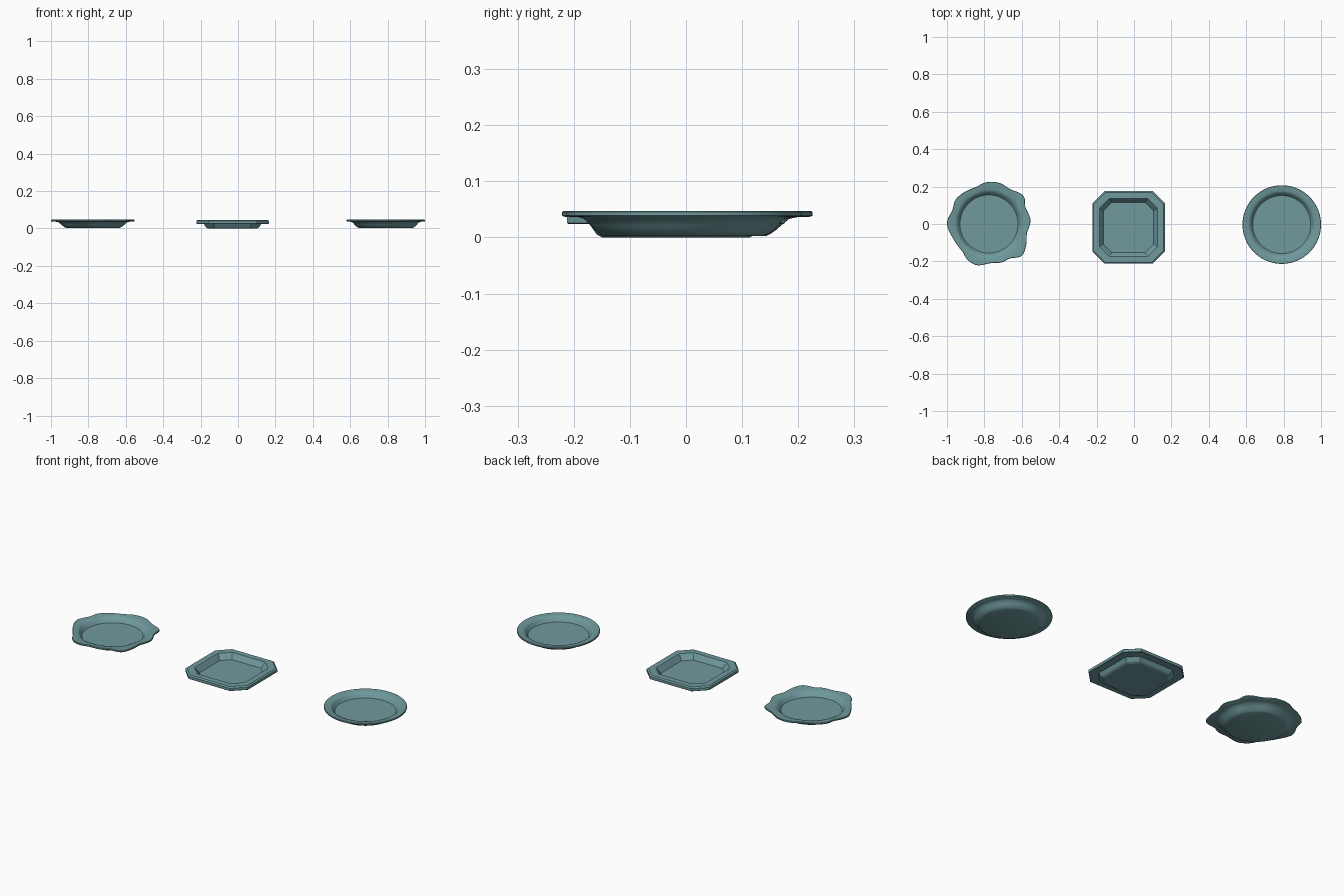
import bpy, bmesh, math
from math import pi, sin, cos

if "Cube" in bpy.data.objects:
    bpy.data.objects.remove(bpy.data.objects["Cube"])

# Teal glaze shared by all plates
glaze = bpy.data.materials.new("teal_glaze")
glaze.diffuse_color = (0.16, 0.32, 0.335, 1)
glaze.use_nodes = True
glaze.node_tree.nodes["Principled BSDF"].inputs["Base Color"].default_value = glaze.diffuse_color


def loft(name, rings, centre, smooth):
    """Skin a stack of closed rings and cap both ends."""
    bm = bmesh.new()
    loops = [[bm.verts.new(p) for p in ring] for ring in rings]
    n = len(loops[0])
    for a, b in zip(loops, loops[1:]):
        for i in range(n):
            j = (i + 1) % n
            bm.faces.new((a[i], a[j], b[j], b[i]))
    bm.faces.new(loops[0][::-1])
    bm.faces.new(loops[-1])
    bmesh.ops.recalc_face_normals(bm, faces=bm.faces)
    mesh = bpy.data.meshes.new(name)
    bm.to_mesh(mesh)
    bm.free()
    mesh.materials.append(glaze)
    ob = bpy.data.objects.new(name, mesh)
    bpy.context.collection.objects.link(ob)
    ob.location = centre
    if smooth:
        bpy.ops.object.select_all(action='DESELECT')
        ob.select_set(True)
        bpy.context.view_layer.objects.active = ob
        bpy.ops.object.shade_smooth_by_angle(angle=math.radians(35))
    return ob


# Plate section from the underside, around the rim, down into the well
ROUND = [(0.143, 0.003), (0.150, 0.006), (0.160, 0.013), (0.168, 0.022),
         (0.178, 0.033), (0.188, 0.036), (0.207, 0.037), (0.210, 0.039),
         (0.210, 0.045), (0.208, 0.047), (0.180, 0.045), (0.171, 0.041),
         (0.164, 0.032), (0.158, 0.022), (0.155, 0.019)]
SEG = 96

# Outline of the irregular rim, offsets in hundredths from the centre
WAVY = [(22.2, 2), (19.5, 9), (18.5, 15), (11.5, 18.5), (5.5, 22), (-2, 22.2),
        (-6.5, 20), (-11, 18.2), (-18, 12.8), (-19.5, 7.5), (-22.45, 0.5),
        (-20.2, -6), (-17.8, -10), (-14, -15), (-11.5, -19.2), (-6.5, -22),
        (0.5, -21), (7.5, -20.3), (11.2, -18.4), (17.5, -17),
        (20, -10.7), (20.3, -5)]
POLAR = sorted((math.atan2(y, x) % (2 * pi), math.hypot(x, y) / 100) for x, y in WAVY)


def wavy_radius(a):
    """Periodic cubic interpolation of the irregular outline."""
    n = len(POLAR)
    for i in range(n):
        a1, r1 = POLAR[i]
        a2, r2 = POLAR[(i + 1) % n]
        r0, r3 = POLAR[i - 1][1], POLAR[(i + 2) % n][1]
        t = ((a - a1) % (2 * pi)) / ((a2 - a1) % (2 * pi))
        if t <= 1:
            return 0.5 * (2 * r1 + (r2 - r0) * t + (2*r0 - 5*r1 + 4*r2 - r3) * t**2
                          + (3*r1 - r0 - 3*r2 + r3) * t**3)


def round_plate(name, centre, outline):
    rings = []
    for r, z in ROUND:
        w = min(1, max(0, (r - 0.160) / 0.047))    # rim follows outline, well stays round
        ring = []
        for i in range(SEG):
            a = 2 * pi * i / SEG
            q = r + w * (outline(a) - 0.21)
            ring.append((q * cos(a), q * sin(a), z))
        rings.append(ring)
    return loft(name, rings, centre, True)


def octagon(h, z, k=0.665):
    c = h * k
    return [(h, -c, z), (h, c, z), (c, h, z), (-c, h, z),
            (-h, c, z), (-h, -c, z), (-c, -h, z), (c, -h, z)]


# Irregular wavy-edged plate
round_plate("wavy_plate", (-0.7755, 0, 0), wavy_radius)
# Plain round plate
round_plate("round_plate", (0.79, -0.003, 0), lambda a: 0.21)
# Square plate with cut corners
OCT = [(0.131, 0), (0.141, 0.005), (0.154, 0.024), (0.192, 0.024),
       (0.194, 0.026), (0.194, 0.040), (0.187, 0.046), (0.155, 0.046),
       (0.151, 0.042), (0.134, 0.017)]
loft("cut_corner_plate", [octagon(h, z) for h, z in OCT], (-0.029, -0.018, 0), False)
